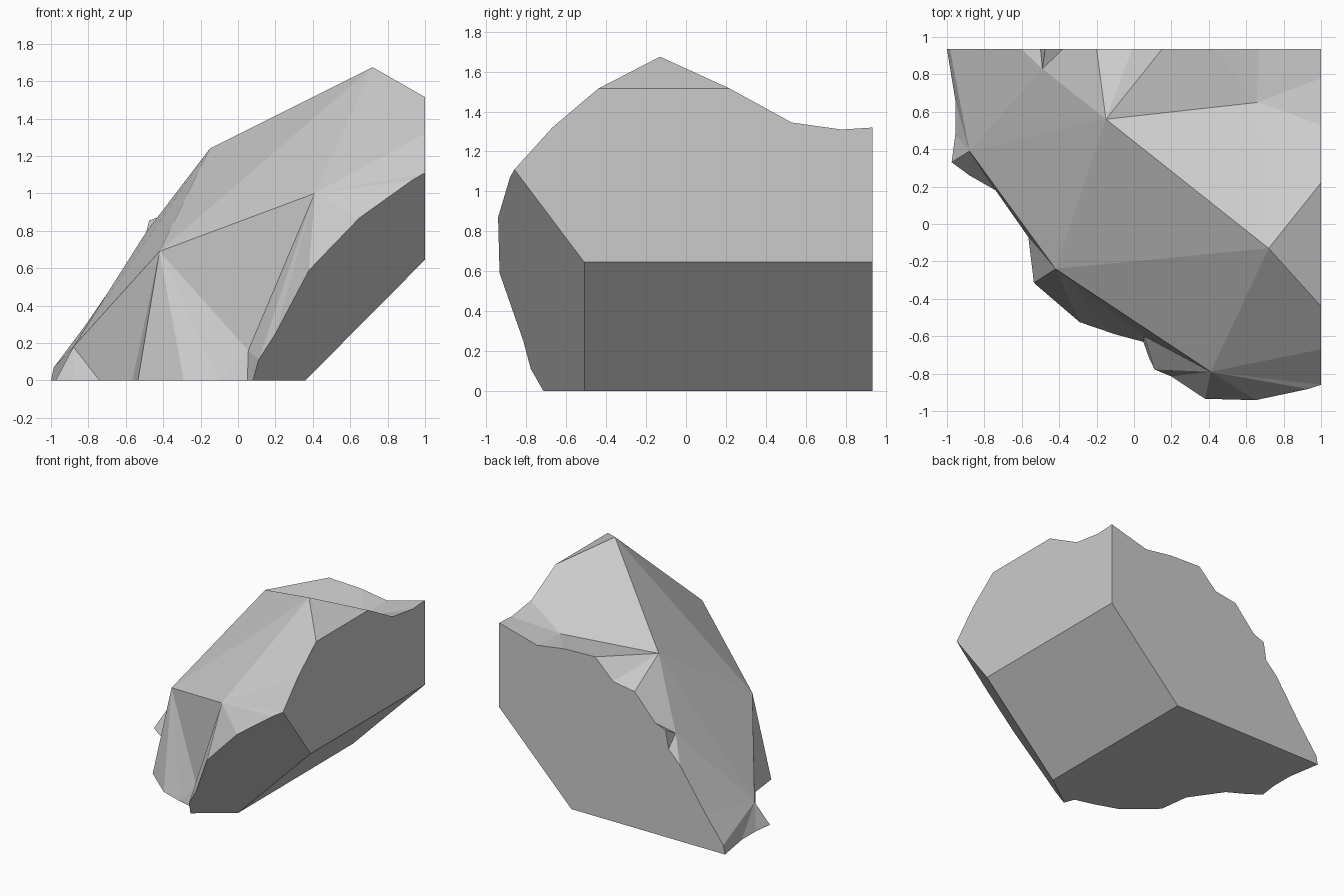
import bpy, bmesh

if "Cube" in bpy.data.objects:
    bpy.data.objects.remove(bpy.data.objects["Cube"])

BACK = 0.935
bm = bmesh.new()

def chamfer_y(x, z):
    # plane of the slanted front-right cut
    return 0.745 * (x - z) - 0.778

# Rim of the weathered top, traced along each flat cut plane in turn
back_rim = [(x, BACK, z) for x, z in [
    (1, 1.32), (.664, 1.23), (.43, 1.265), (.15, 1.275), (-.01, 1.12), (-.2, 1.09),
    (-.38, .89), (-.475, .855), (-.5, .71), (-.6, .61), (-.823, .285), (-.985, .07)]]
base_rim = [(x, y, 0) for x, y in [
    (-1, BACK), (-.955, .66), (-.955, .48), (-.975, .33), (-.88, .26), (-.74, .18),
    (-.565, -.07), (-.535, -.315), (-.29, -.525), (-.1, -.59), (.05, -.63), (.08, -.715)]]
chamfer_rim = [(x, chamfer_y(x, z), z) for x, z in [
    (.11, .11), (.2, .25), (.38, .59), (.65, .87), (.93, 1.07)]]
right_rim = [(1, y, z) for y, z in [
    (-.86, 1.11), (-.67, 1.32), (-.44, 1.515), (.22, 1.515), (.53, 1.345), (.78, 1.31)]]
rim = [bm.verts.new(p) for p in back_rim + base_rim + chamfer_rim + right_rim]
n = len(rim)

# Peaks, each fanned to a stretch of rim (start, end)
peaks = {
    "shelf": ((.66, .65, 1.215), 32, 38),
    "back_ridge": ((-.15, .56, 1.24), 3, 6),
    "back_notch": ((-.49, .83, .795), 6, 9),
    "foot": ((-.88, .39, .18), 9, 17),
    "left_ridge": ((-.42, -.24, .69), 17, 21),
    "front_notch": ((.055, -.6, .16), 21, 24),
    "front_ridge": ((.41, -.79, 1.0), 24, 30),
    "summit": ((.72, -.13, 1.675), 30, 32),
}
peak = {name: bm.verts.new(data[0]) for name, data in peaks.items()}
names = list(peaks)
for i, name in enumerate(names):
    _, start, end = peaks[name]
    for k in range(start, end):
        bm.faces.new((peak[name], rim[k % n], rim[(k + 1) % n]))
    bm.faces.new((peak[name], rim[end % n], peak[names[(i + 1) % len(names)]]))

# Large facets between the peaks
for trio in [("summit", "shelf", "back_ridge"), ("summit", "back_ridge", "left_ridge"),
             ("summit", "left_ridge", "front_ridge"), ("left_ridge", "front_ridge", "front_notch"),
             ("back_ridge", "left_ridge", "foot"), ("back_ridge", "foot", "back_notch")]:
    bm.faces.new([peak[t] for t in trio])

# Flat cuts: back, base, chamfer, right side and sloping underside
low_front, high_front, high_back, low_back = [bm.verts.new(p) for p in [
    (.36, -.51, 0), (1, -.51, .645), (1, BACK, .645), (.36, BACK, 0)]]
bm.faces.new(rim[0:13] + [low_back, high_back])
bm.faces.new(rim[12:24] + [low_front, low_back])
bm.faces.new(rim[23:30] + [high_front, low_front])
bm.faces.new(rim[29:] + [rim[0], high_back, high_front])
bm.faces.new((low_front, high_front, high_back, low_back))

bmesh.ops.recalc_face_normals(bm, faces=bm.faces[:])
mesh = bpy.data.meshes.new("rock_chunk")
bm.to_mesh(mesh)
bm.free()
rock = bpy.data.objects.new("rock_chunk", mesh)
bpy.context.collection.objects.link(rock)
